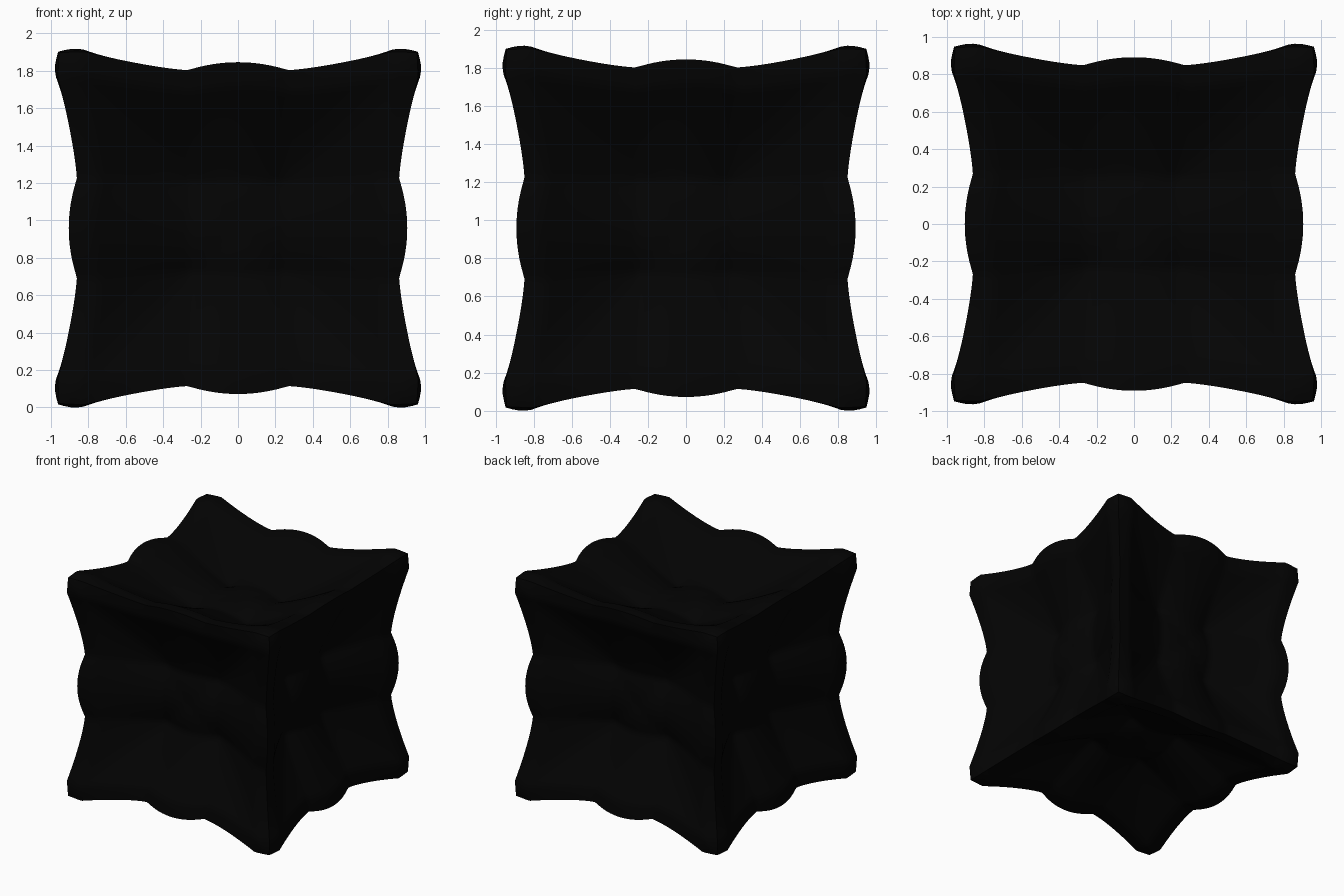
import bpy
import bmesh
import math

if "Cube" in bpy.data.objects:
    bpy.data.objects.remove(bpy.data.objects["Cube"], do_unlink=True)

PEAK = 0.985                    # highest point of a face, near its corners
SPAN = 0.95                     # half length of an edge
HOLLOW = 0.21                   # how far the middle of a face sinks
AXIS = (1.01, 0.995, 0.99)      # slight difference between the three widths


def rise(s):
    """Low middle part, then a climb towards the ends."""
    climb = max(0.0, min(abs(s) * SPAN, 0.82) - 0.25) / 0.57
    return 0.866 + (PEAK - 0.866) * climb ** 1.4


def bump(s):
    """Rounded ridge along the middle line."""
    return 0.042 * max(0.0, 1 - (abs(s) * SPAN / 0.27) ** 2)


def rim_drop(s):
    """How far an edge lies below the lip of the face beside it."""
    return 0.012 + 0.026 * s * s


def edge_profile(s):
    return rise(s) + bump(s) - rim_drop(s)


def face_depth(s, t):
    """Crossing ridges on a shallow hollow, with a blunted rim."""
    low, high = sorted((abs(s), abs(t)))
    inner = 1 - min(1.0, (s ** 12 + t ** 12) ** (1 / 12))
    blunt = max(0.0, (high - 0.86) / 0.14) ** 1.3
    ridges = (bump(s) + bump(t)) * (1 + 0.6 * inner)
    return rise(s) + rise(t) - PEAK + ridges - HOLLOW * inner - rim_drop(low) * blunt


def warp(co):
    """Move a point of the plain cube onto the rippled surface."""
    k = max(range(3), key=lambda a: abs(co[a]))
    i, j = [a for a in range(3) if a != k]
    out = [0.0, 0.0, 0.0]
    out[i] = co[i] * edge_profile(co[j])
    out[j] = co[j] * edge_profile(co[i])
    out[k] = math.copysign(face_depth(co[i], co[j]), co[k])
    return [p * f for p, f in zip(out, AXIS)]


# Dense cube grid, warped and stood on the ground
bm = bmesh.new()
bmesh.ops.create_cube(bm, size=2.0)
bmesh.ops.subdivide_edges(bm, edges=bm.edges[:], cuts=55, use_grid_fill=True)
for v in bm.verts:
    v.co = warp(v.co)
floor = min(v.co.z for v in bm.verts)
bmesh.ops.translate(bm, verts=bm.verts[:], vec=(0, 0, -floor))
bmesh.ops.recalc_face_normals(bm, faces=bm.faces[:])

mesh = bpy.data.meshes.new("rippled_cube")
bm.to_mesh(mesh)
bm.free()
cube = bpy.data.objects.new("rippled_cube", mesh)
bpy.context.collection.objects.link(cube)

# Single near-black colour
colour = (0.001, 0.001, 0.001, 1.0)
mat = bpy.data.materials.new("near_black")
mat.use_nodes = True
mat.diffuse_color = colour
mat.node_tree.nodes["Principled BSDF"].inputs["Base Color"].default_value = colour
mesh.materials.append(mat)

# Smooth faces with crisp cube edges
bpy.ops.object.select_all(action="DESELECT")
cube.select_set(True)
bpy.context.view_layer.objects.active = cube
bpy.ops.object.shade_smooth_by_angle(angle=math.radians(40))
